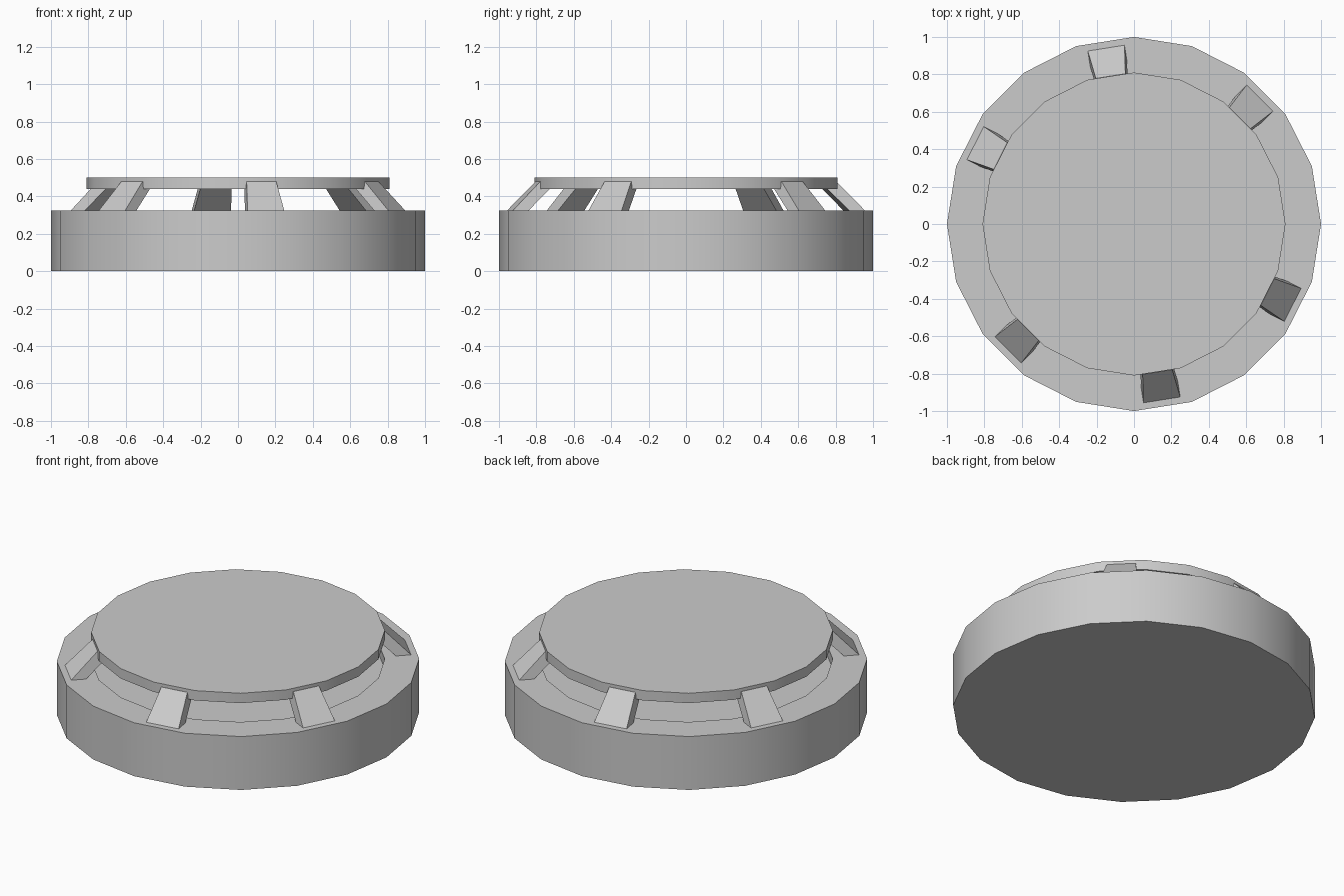
import bpy, bmesh
from math import sin, cos, pi, radians

if "Cube" in bpy.data.objects:
    bpy.data.objects.remove(bpy.data.objects["Cube"])

SIDES = 20
Z_RIM, Z_LID, Z_TOP = 0.325, 0.44, 0.50
R_BASE, R_LID = 1.0, 0.81


def make_object(name, bm, smooth=False):
    bmesh.ops.recalc_face_normals(bm, faces=bm.faces[:])
    mesh = bpy.data.meshes.new(name)
    bm.to_mesh(mesh)
    bm.free()
    ob = bpy.data.objects.new(name, mesh)
    bpy.context.collection.objects.link(ob)
    if smooth:
        bpy.ops.object.select_all(action='DESELECT')
        ob.select_set(True)
        bpy.context.view_layer.objects.active = ob
        bpy.ops.object.shade_smooth_by_angle(angle=radians(30))
    return ob


def turned(name, profile):
    """Turn an (r, z) profile into a capped many-sided solid."""
    bm = bmesh.new()
    rings = [[bm.verts.new((r * cos(2 * pi * i / SIDES), r * sin(2 * pi * i / SIDES), z))
              for i in range(SIDES)] for r, z in profile]
    for a, b in zip(rings, rings[1:]):
        for i in range(SIDES):
            j = (i + 1) % SIDES
            bm.faces.new((a[i], a[j], b[j], b[i]))
    bm.faces.new(rings[0])
    bm.faces.new(rings[-1])
    return make_object(name, bm, smooth=True)


def strut(name, degrees):
    """Tapered slanted post between the base rim and the lid."""
    bm = bmesh.new()
    bmesh.ops.create_cube(bm, size=2)
    c, s = cos(radians(degrees)), sin(radians(degrees))
    for v in bm.verts:
        outer, upper, side = v.co.x > 0, v.co.z > 0, v.co.y
        r = (0.795 if upper else 0.957) - (0 if outer else 0.085)
        t = side * (0.08 if upper else 0.10)
        v.co = (r * c - t * s, r * s + t * c, 0.48 if upper else Z_RIM - 0.005)
        if upper and outer:
            v.co.x += 0.006 * c
            v.co.y += 0.006 * s
    return make_object(name, bm)


# Base drum with a shallow round recess under the lid
turned("base", [(R_BASE, 0), (R_BASE, Z_RIM), (R_LID, Z_RIM), (R_LID, Z_RIM - 0.06)])

# Raised lid
turned("lid", [(R_LID, Z_LID), (R_LID, Z_TOP)])

# Six struts, each centred on a flat of the base
for n, angle in enumerate((45, 99, 153, 225, 279, 333), 1):
    strut(f"strut_{n}", angle)
